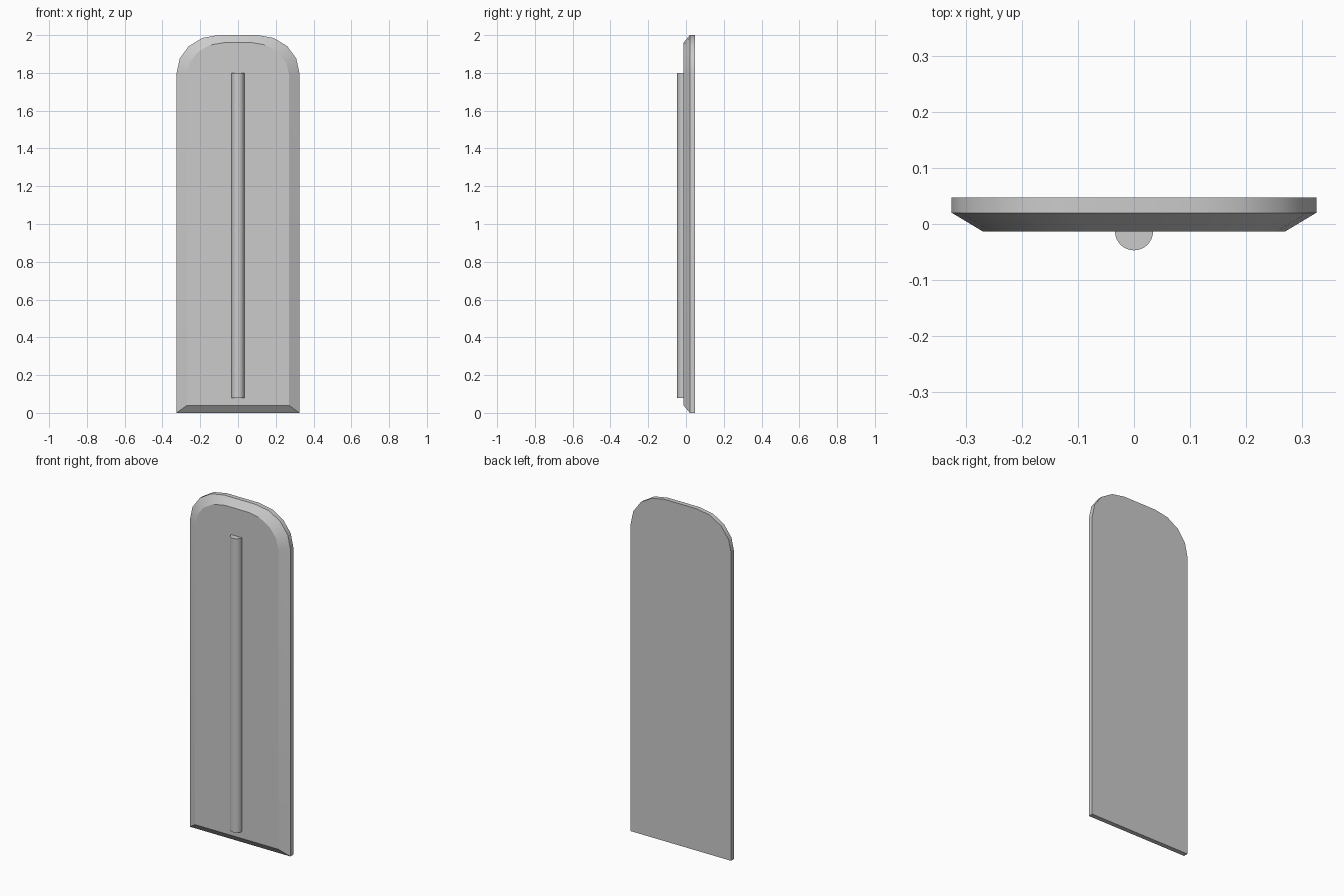
import bpy, bmesh, math

if "Cube" in bpy.data.objects:
    bpy.data.objects.remove(bpy.data.objects["Cube"])


def outline(half_w, z0, z_arc, z1, flat):
    """Arched outline: square bottom corners, four-segment rounded top corners."""
    arc = []
    for i in range(5):
        a = math.radians(22.5 * i)
        arc.append((flat + (half_w - flat) * math.cos(a),
                    z_arc + (z1 - z_arc) * math.sin(a)))
    right = [(half_w, z0)] + arc
    return right + [(-x, z) for x, z in reversed(right)]


def loft(name, rings):
    """Skin equal-length rings of 3D points and cap both ends."""
    bm = bmesh.new()
    loops = [[bm.verts.new(p) for p in ring] for ring in rings]
    n = len(loops[0])
    for a, b in zip(loops, loops[1:]):
        for i in range(n):
            j = (i + 1) % n
            bm.faces.new((a[i], a[j], b[j], b[i]))
    bm.faces.new(loops[0])
    bm.faces.new(loops[-1])
    bmesh.ops.recalc_face_normals(bm, faces=bm.faces)
    mesh = bpy.data.meshes.new(name)
    bm.to_mesh(mesh)
    bm.free()
    obj = bpy.data.objects.new(name, mesh)
    bpy.context.collection.objects.link(obj)
    bpy.context.view_layer.objects.active = obj
    obj.select_set(True)
    bpy.ops.object.shade_smooth_by_angle(angle=math.radians(25))
    obj.select_set(False)
    return obj


BACK, RIM, FRONT = 0.047, 0.02, -0.013

# Arched panel with a chamfered front border
outer = outline(0.325, 0.0, 1.8, 2.0, 0.105)
inner = outline(0.27, 0.04, 1.79, 1.96, 0.075)
loft("arched_panel", [
    [(x, BACK, z) for x, z in outer],
    [(x, RIM, z) for x, z in outer],
    [(x, FRONT, z) for x, z in inner],
])

# Half-round vertical bar on the front
R = 0.034
half_round = [(R * math.cos(math.pi * i / 16), FRONT - R * math.sin(math.pi * i / 16))
              for i in range(17)]
loft("front_bar", [[(x, y, z) for x, y in half_round] for z in (0.08, 1.8)])
